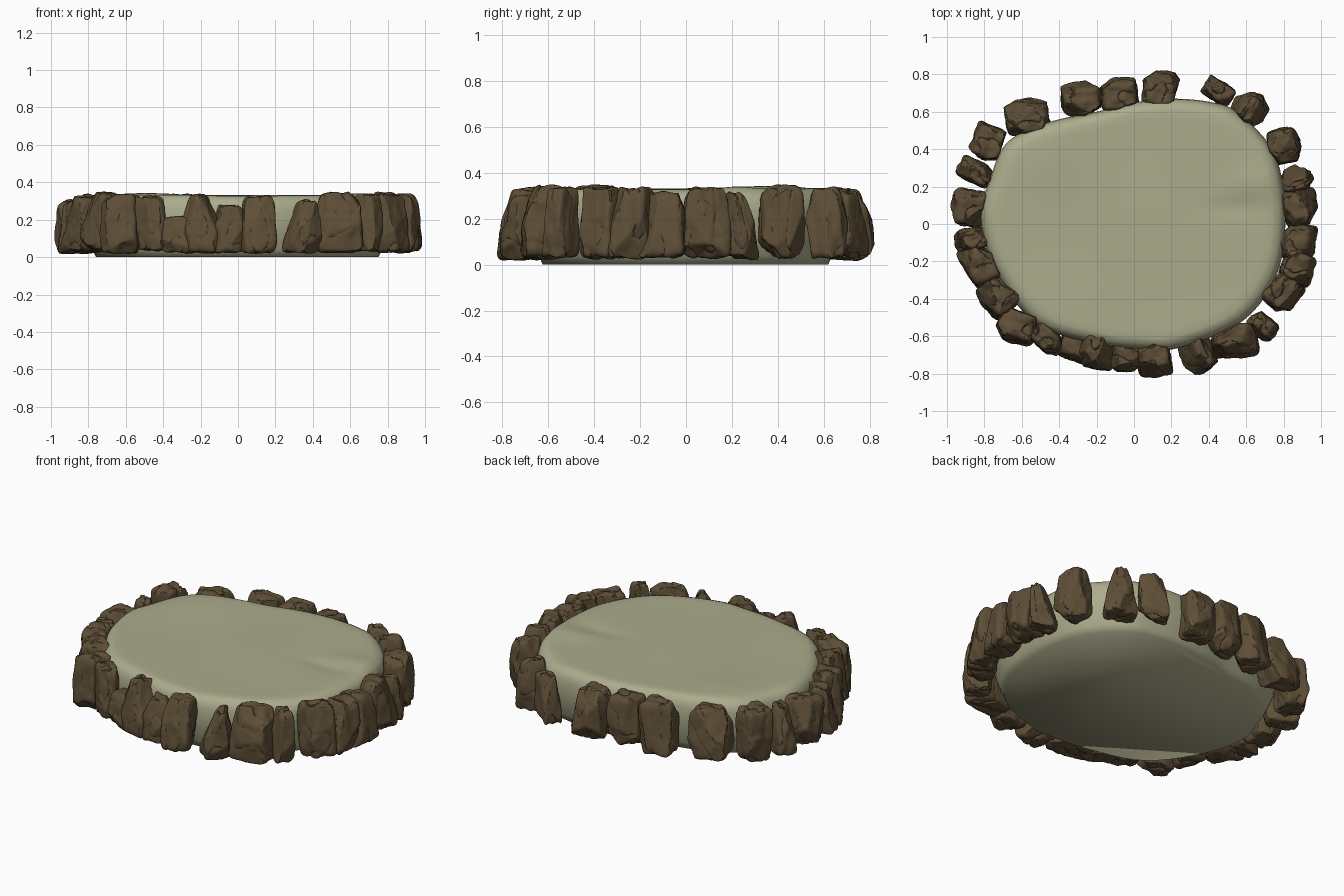
import bpy
import bmesh
import random
from math import atan2, exp, pi
from mathutils import Vector, Matrix, noise

if "Cube" in bpy.data.objects:
    bpy.data.objects.remove(bpy.data.objects["Cube"], do_unlink=True)


def make_material(name, colour):
    mat = bpy.data.materials.new(name)
    mat.use_nodes = True
    mat.diffuse_color = colour
    shader = mat.node_tree.nodes["Principled BSDF"]
    shader.inputs["Base Color"].default_value = colour
    shader.inputs["Roughness"].default_value = 0.9
    return mat


def finish(bm, name, mat, angle):
    """Turn a bmesh into a shaded object."""
    bmesh.ops.recalc_face_normals(bm, faces=bm.faces)
    mesh = bpy.data.meshes.new(name)
    bm.to_mesh(mesh)
    bm.free()
    mesh.materials.append(mat)
    obj = bpy.data.objects.new(name, mesh)
    bpy.context.collection.objects.link(obj)
    bpy.ops.object.select_all(action='DESELECT')
    obj.select_set(True)
    bpy.context.view_layer.objects.active = obj
    bpy.ops.object.shade_smooth_by_angle(angle=angle)


def smooth_loop(points, steps):
    """Closed Catmull-Rom loop through the points."""
    pts = [Vector(p) for p in points]
    count = len(pts)
    loop = []
    for i in range(count):
        a, b, c, d = (pts[(i + k) % count] for k in (-1, 0, 1, 2))
        for s in range(steps):
            t = s / steps
            loop.append(0.5 * (2 * b + (c - a) * t
                               + (2 * a - 5 * b + 4 * c - d) * t ** 2
                               + (3 * b - a - 3 * c + d) * t ** 3))
    return loop


def hill(x, y, centre_x, centre_y, size_x, size_y):
    return exp(-((x - centre_x) / size_x) ** 2 - ((y - centre_y) / size_y) ** 2)


def top_relief(x, y):
    """Soft swells on the top, with one bump and dip near its left edge."""
    swell = 0.006 * noise.noise(Vector((x * 2, y * 2, 0.3)))
    bump = 0.014 * hill(x, y, 0.66, 0.22, 0.14, 0.09)
    dip = 0.01 * hill(x, y, 0.55, 0.09, 0.14, 0.05)
    rise = 0.01 * hill(x, y, -0.5, 0.35, 0.2, 0.2)
    return swell + bump - dip + rise


def build_mound(mat):
    outline = [(0.81, 0), (0.79, 0.25), (0.72, 0.43), (0.55, 0.6), (0.42, 0.65),
               (0.22, 0.67), (0, 0.65), (-0.2, 0.6), (-0.4, 0.56), (-0.58, 0.5),
               (-0.7, 0.41), (-0.77, 0.24), (-0.82, 0.05), (-0.75, -0.23),
               (-0.53, -0.53), (-0.2, -0.64), (0.05, -0.67), (0.25, -0.66),
               (0.58, -0.52), (0.76, -0.28)]
    # bulging wall, rolled rim, then flat rings across the top
    profile = [(0.925, 0), (0.95, 0.04), (0.98, 0.1), (1, 0.17), (1, 0.23),
               (0.993, 0.27), (0.98, 0.298), (0.957, 0.317), (0.925, 0.327)]
    profile += [(0.91 * (1 - k / 14), 0.33) for k in range(14)]
    loop = smooth_loop(outline, 5)
    count = len(loop)
    bm = bmesh.new()
    rings = []
    for scale, z in profile:
        ring = []
        for p in loop:
            x, y = p.x * scale, p.y * scale
            ring.append(bm.verts.new((x, y, z + top_relief(x, y) * (z / 0.33) ** 3)))
        rings.append(ring)
    for low, high in zip(rings, rings[1:]):
        for i in range(count):
            j = (i + 1) % count
            bm.faces.new((low[i], low[j], high[j], high[i]))
    bm.faces.new(rings[0])
    bm.faces.new(rings[-1])
    finish(bm, "mound", mat, pi / 2.2)


def build_stone(index, mat, x, y, width, top, twist=0, peak=None):
    rng = random.Random(index * 7 + 3)
    # random chisel planes around the block
    cuts = []
    for _ in range(9):
        direction = Vector([rng.gauss(0, 1) for _ in range(3)])
        direction.z *= 0.6
        cuts.append((direction.normalized(), rng.uniform(0.92, 1.15)))
    seed = Vector((index * 3.7, index * 1.9, 0))

    bm = bmesh.new()
    bmesh.ops.create_icosphere(bm, subdivisions=5, radius=1)
    for v in bm.verts:
        p = v.co.copy()
        p /= sum(abs(c) ** 7 for c in p) ** (1 / 7)
        for n, d in cuts:
            reach = p.dot(n)
            if reach > d:
                p *= d / reach
        # wavy surface and long shallow cracks
        crack = noise.noise(p * 0.9 + seed)
        p *= 1 + 0.08 * noise.noise(p * 1.7 + seed) + 0.012 * noise.noise(p * 5 + seed)
        p *= 1 - 0.05 * exp(-(crack / 0.04) ** 2)
        v.co = p

    # fit to size, then narrow the crown, to a sideways peak on pointed stones
    lows = [min(v.co[k] for v in bm.verts) for k in range(3)]
    highs = [max(v.co[k] for v in bm.verts) for k in range(3)]
    base = rng.uniform(0.015, 0.03)
    depth = rng.uniform(0.17, 0.2)
    for v in bm.verts:
        u, w, t = [(v.co[k] - lows[k]) / (highs[k] - lows[k]) for k in range(3)]
        block = 1.04 - 0.16 * t
        slim = block if peak is None else 1.06 - 0.68 * t ** 1.3
        shift = 0 if peak is None else peak * width * t
        v.co = ((u - 0.5) * width * slim + shift,
                (w - 0.5) * depth * block - 0.025 * (t - 0.25),
                base + t * (top - base))
    facing = atan2(y / 0.6, x / 0.9) - pi / 2 + twist
    bm.transform(Matrix.Translation((x, y, 0)) @ Matrix.Rotation(facing, 4, 'Z'))
    finish(bm, f"stone_{index:02d}", mat, pi / 5)


# x, y, width, top height, optional twist and sideways peak
STONES = [
    (0.14, 0.73, 0.2, 0.32), (0.45, 0.71, 0.12, 0.32, 1.4),
    (0.62, 0.62, 0.2, 0.34, 0, 0), (0.81, 0.42, 0.2, 0.35, -0.4),
    (0.87, 0.24, 0.16, 0.32, 0, 0.2), (0.89, 0.09, 0.21, 0.34),
    (0.88, -0.1, 0.21, 0.32), (0.88, -0.23, 0.18, 0.34),
    (0.8, -0.37, 0.21, 0.34), (0.69, -0.55, 0.13, 0.34, 0.2),
    (0.54, -0.63, 0.26, 0.35, -0.5), (0.34, -0.71, 0.19, 0.31, 0, -0.2),
    (0.11, -0.72, 0.19, 0.33), (-0.04, -0.71, 0.2, 0.28),
    (-0.19, -0.69, 0.25, 0.34, 0, 0.1), (-0.31, -0.65, 0.18, 0.22),
    (-0.46, -0.62, 0.13, 0.33, 1.3), (-0.63, -0.55, 0.22, 0.34, 0.4),
    (-0.73, -0.39, 0.22, 0.35), (-0.83, -0.22, 0.23, 0.33),
    (-0.87, -0.08, 0.13, 0.3), (-0.89, 0.09, 0.21, 0.31),
    (-0.85, 0.28, 0.13, 0.31), (-0.79, 0.44, 0.2, 0.34, 0.3),
    (-0.57, 0.58, 0.25, 0.33, -0.4), (-0.28, 0.67, 0.23, 0.34, -0.2),
    (-0.08, 0.7, 0.21, 0.33),
]

sand = make_material("pale_sand", (0.41, 0.41, 0.265, 1))
brown = make_material("brown_rock", (0.112, 0.077, 0.038, 1))
build_mound(sand)
for number, stone in enumerate(STONES, 1):
    build_stone(number, brown, *stone)
